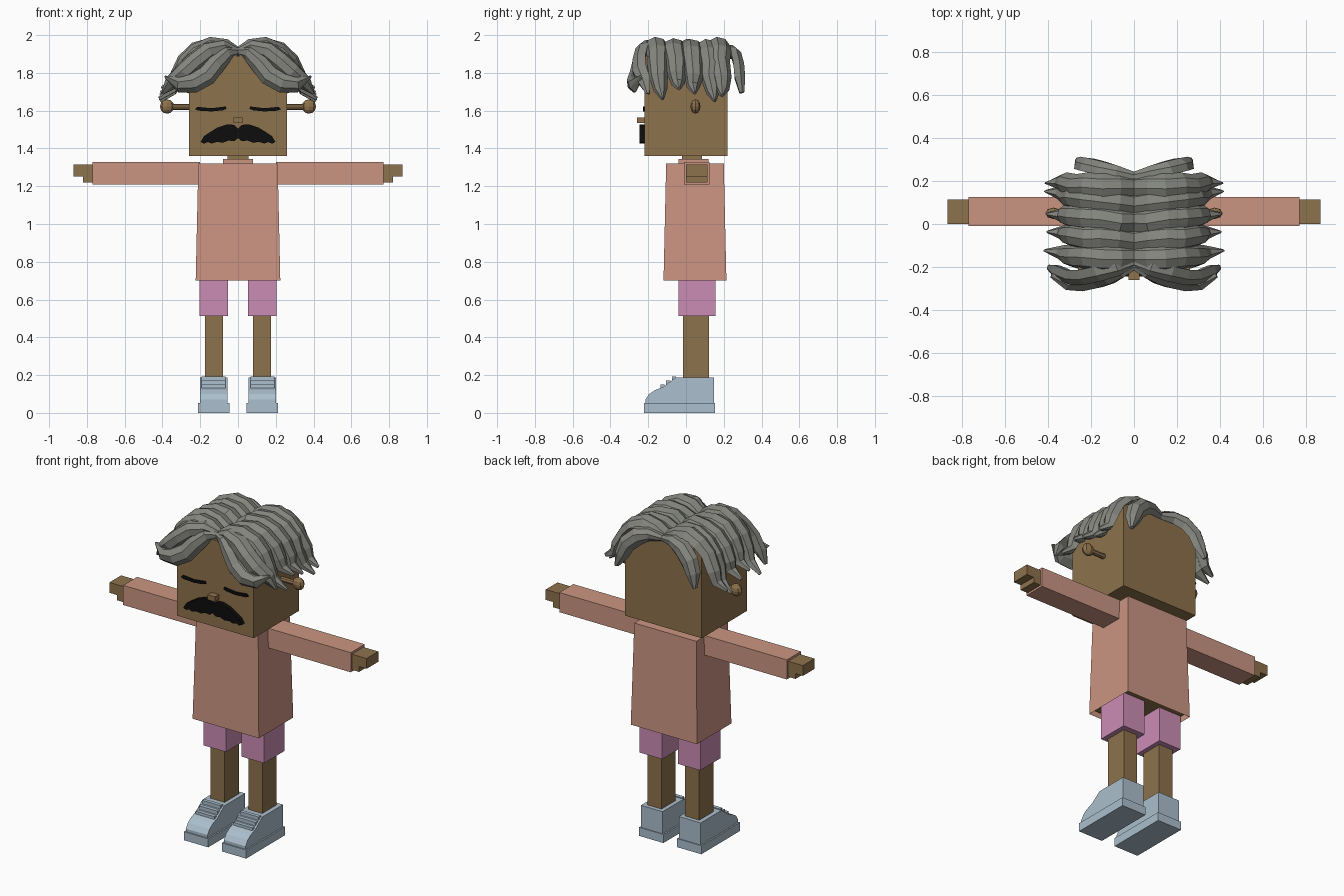
import bpy, bmesh, random
from mathutils import Vector

random.seed(4)
if "Cube" in bpy.data.objects:
    bpy.data.objects.remove(bpy.data.objects["Cube"])


def material(name, r, g, b):
    m = bpy.data.materials.new(name)
    m.use_nodes = True
    m.diffuse_color = (r, g, b, 1)
    bsdf = m.node_tree.nodes["Principled BSDF"]
    bsdf.inputs["Base Color"].default_value = (r, g, b, 1)
    bsdf.inputs["Roughness"].default_value = 0.9
    return m


SKIN = material("brown skin", 0.27, 0.168, 0.074)
SHIRT = material("salmon shirt", 0.6, 0.3, 0.225)
SHORTS = material("pink shorts", 0.6, 0.265, 0.46)
SHOE = material("pale blue shoe", 0.41, 0.52, 0.61)
HAIR = material("grey hair", 0.235, 0.24, 0.215)
BLACK = material("black", 0.004, 0.004, 0.004)


def finish(name, bm, mat, mirror=False):
    bmesh.ops.recalc_face_normals(bm, faces=bm.faces)
    mesh = bpy.data.meshes.new(name)
    bm.to_mesh(mesh)
    bm.free()
    mesh.materials.append(mat)
    ob = bpy.data.objects.new(name, mesh)
    bpy.context.collection.objects.link(ob)
    if mirror:
        mod = ob.modifiers.new("mirror", 'MIRROR')
        mod.use_mirror_merge = False
    return ob


def box(name, mat, x, y, z, mirror=False, flare=0, open_bottom=False):
    """Box from ranges; flare widens the bottom."""
    bm = bmesh.new()
    bmesh.ops.create_cube(bm, size=1)
    for v in bm.verts:
        low = v.co.z < 0
        grow = [flare * (1 if c > 0 else -1) if low else 0 for c in v.co]
        v.co = Vector([r[c > 0] for r, c in zip((x, y, z), v.co)])
        v.co.x += grow[0]
        v.co.y += grow[1]
    if open_bottom:
        bm.normal_update()
        under = [f for f in bm.faces if f.normal.z < -0.9]
        bmesh.ops.delete(bm, geom=under, context='FACES_ONLY')
    return finish(name, bm, mat, mirror)


def extrude(name, mat, outline, depth, mirror=False):
    """Flat outline pushed along a depth vector."""
    bm = bmesh.new()
    face = bm.faces.new([bm.verts.new(p) for p in outline])
    new = bmesh.ops.extrude_face_region(bm, geom=[face], use_keep_orig=True)["geom"]
    verts = [g for g in new if isinstance(g, bmesh.types.BMVert)]
    bmesh.ops.translate(bm, verts=verts, vec=depth)
    return finish(name, bm, mat, mirror)


# Cross-section of a lock: (across, outward)
SECTION = [(-1, -0.5), (-0.75, 0.3), (-0.1, 0.75), (0.6, 0.45), (1, -0.4), (0, -0.7)]


def lock(name, path, widths, thick, outward):
    """Faceted lock of hair swept along a path, both sides."""
    pts = [Vector(p) for p in path]
    bm = bmesh.new()
    rings = []
    for i, p in enumerate(pts):
        t = (pts[min(i + 1, len(pts) - 1)] - pts[max(i - 1, 0)]).normalized()
        w = outward(p).cross(t).normalized()
        n = t.cross(w)
        th = thick * min(1, 0.25 + widths[i] / max(widths))
        rings.append([bm.verts.new(p + w * a * widths[i] + n * b * th)
                      for a, b in SECTION])
    for a, b in zip(rings, rings[1:]):
        for i in range(len(a)):
            j = (i + 1) % len(a)
            bm.faces.new((a[i], a[j], b[j], b[i]))
    bm.faces.new(rings[0])
    bm.faces.new(rings[-1])
    return finish(name, bm, HAIR, True)


# Head, neck, nose
box("head", SKIN, (-.26, .26), (-.22, .22), (1.36, 1.89))
box("neck", SKIN, (-.055, .055), (-.02, .085), (1.3, 1.37))
box("nose", SKIN, (-.025, .025), (-.26, -.21), (1.535, 1.565))

# Ears: thin stem ending in a knob
bm = bmesh.new()
bmesh.ops.create_cone(bm, cap_ends=True, segments=8, radius1=.016, radius2=.016, depth=.13)
for v in bm.verts:
    v.co = Vector((.3 + v.co.z, .05 + v.co.x, 1.62 + v.co.y))
finish("ear_stem", bm, SKIN, True)
bm = bmesh.new()
bmesh.ops.create_uvsphere(bm, u_segments=8, v_segments=6, radius=.038)
for v in bm.verts:
    v.co = Vector((.375 + v.co.x, .05 + v.co.y * .7, 1.622 + v.co.z))
finish("ear_knob", bm, SKIN, True)

# Closed eyes and moustache
eye = [(.06, 1.61), (.065, 1.622), (.14, 1.613), (.215, 1.62), (.228, 1.608),
       (.21, 1.6), (.14, 1.596), (.08, 1.602)]
extrude("closed_eye", BLACK, [(x, -.228, z) for x, z in eye], (0, .009, 0), True)
tache = [(0, 1.505), (.02, 1.525), (.06, 1.527), (.11, 1.51), (.15, 1.485), (.18, 1.465),
         (.198, 1.435), (.18, 1.425), (.16, 1.434), (.14, 1.426), (.11, 1.435),
         (.08, 1.43), (.05, 1.442), (.02, 1.438), (0, 1.455)]
extrude("moustache", BLACK, [(x, -.245, z) for x, z in tache], (0, .03, 0), True)

# Torso, sleeves, hands
box("shirt", SHIRT, (-.21, .21), (-.105, .2), (.7, 1.32), flare=.014, open_bottom=True)
box("body", SKIN, (-.2, .2), (-.095, .19), (.725, 1.3), flare=.01)
box("collar", SHIRT, (-.08, .08), (-.04, .12), (1.3, 1.345))
box("sleeve", SHIRT, (.2, .77), (-.01, .125), (1.208, 1.328), True)
box("hand", SKIN, (.76, .87), (0, .113), (1.252, 1.315), True)
box("finger", SKIN, (.76, .82), (0, .113), (1.22, 1.253), True)

# Legs and shorts
box("shorts_leg", SHORTS, (.053, .205), (-.04, .155), (.512, .74), True)
box("leg", SKIN, (.08, .175), (-.015, .122), (.15, .53), True)

# Shoes: upper, sole and laces
upper = [(.147, .03), (-.215, .03), (-.215, .07), (-.195, .1), (-.165, .12),
         (-.12, .138), (-.085, .165), (-.055, .187), (.147, .187)]
extrude("shoe_upper", SHOE, [(.055, y, z) for y, z in upper], (.147, 0, 0), True)
box("shoe_sole", SHOE, (.046, .211), (-.222, .153), (0, .052), True)
for i in range(3):
    y, z = -.125 + i * .03, .137 + i * .022
    box("lace", SHOE, (.065, .192), (y - .01, y + .012), (z - .01, z + .012), True)

# Hair strands arching from the parting to the sides
arch = [(0, 1.9), (.07, 1.945), (.15, 1.955), (.23, 1.925), (.29, 1.865),
        (.325, 1.79), (.345, 1.73), (.41, 1.69)]
taper = [.058, .062, .064, .062, .058, .05, .036, .006]
for i, (y0, lean, drop) in enumerate([(-.16, .03, .02), (-.08, .05, -.02), (.01, .04, 0),
                                      (.09, .06, .035), (.17, .02, .01)]):
    path = []
    for k, (x, z) in enumerate(arch):
        f = k / (len(arch) - 1)
        jig = random.uniform(-.008, .008) if k else 0
        path.append((x + jig, y0 + lean * f + jig, z - drop * f * f - jig))
    lock("hair_strand", path, taper, .042, lambda p: Vector((p.x, 0, p.z - 1.65)))

# Front curtain: upper lock and lower flipped lock
front = lambda p: Vector((.15, -1, .35))
lock("fringe_lower", [(0, -.195, 1.915), (.06, -.22, 1.91), (.12, -.25, 1.855),
                      (.17, -.265, 1.795), (.24, -.28, 1.755), (.31, -.275, 1.745),
                      (.385, -.24, 1.78)],
     [.02, .045, .055, .06, .058, .045, .006], .045, front)
lock("fringe_upper", [(0, -.18, 1.915), (.08, -.21, 1.94), (.16, -.235, 1.92),
                      (.23, -.25, 1.865), (.29, -.25, 1.81), (.36, -.22, 1.75),
                      (.4, -.2, 1.69)],
     [.02, .045, .055, .055, .055, .04, .006], .045, front)

# Back curtain
lock("back_lock", [(0, .225, 1.905), (.08, .245, 1.915), (.15, .265, 1.895),
                   (.21, .28, 1.84), (.24, .285, 1.77), (.265, .295, 1.695)],
     [.02, .04, .055, .055, .045, .012], .04, lambda p: Vector((.1, 1, .25)))
